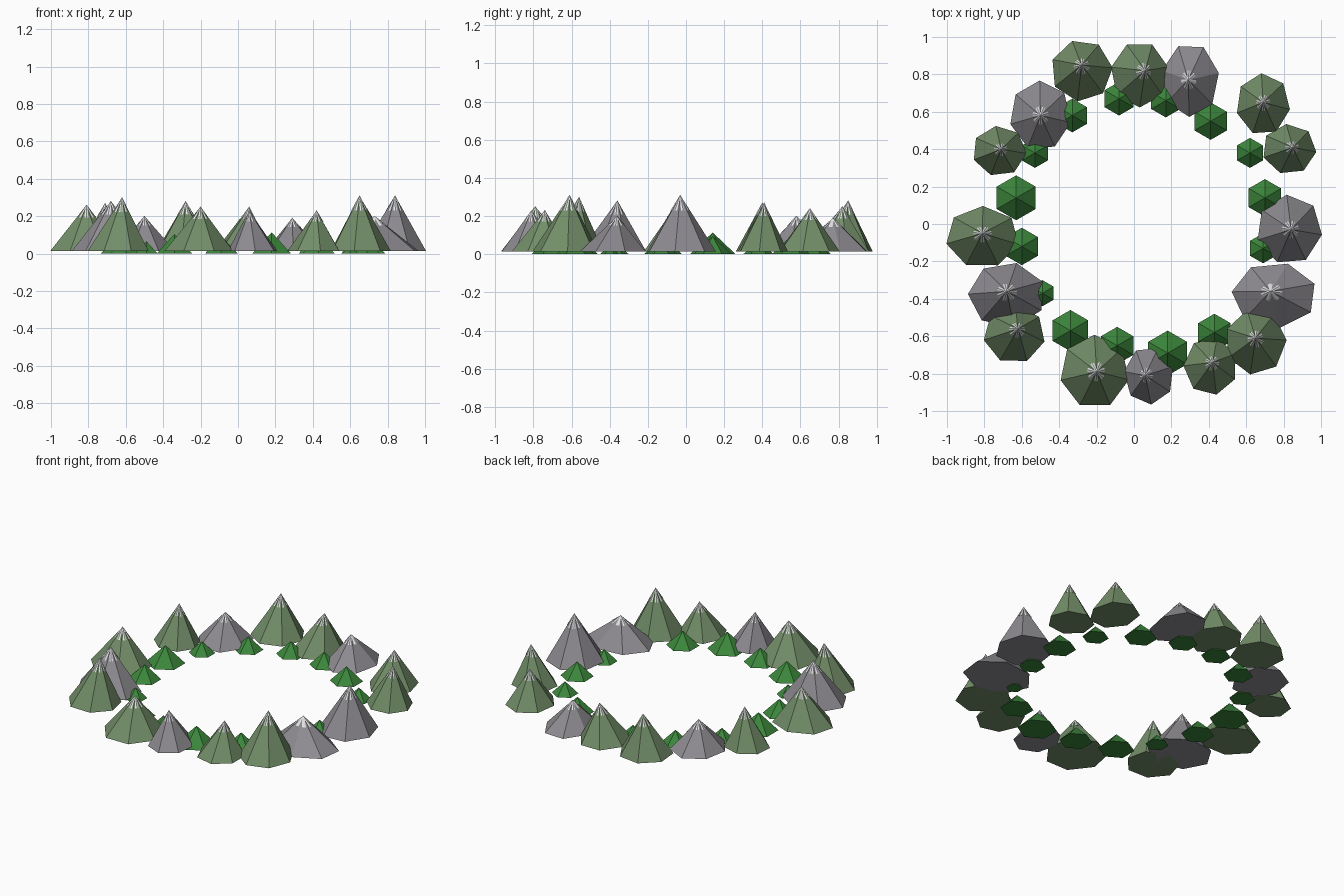
import bpy
import bmesh
from math import cos, sin, radians, pi

default_cube = bpy.data.objects.get("Cube")
if default_cube:
    bpy.data.objects.remove(default_cube, do_unlink=True)


def make_material(name, colour):
    material = bpy.data.materials.new(name)
    material.use_nodes = True
    material.diffuse_color = (*colour, 1)
    shader = material.node_tree.nodes["Principled BSDF"]
    shader.inputs["Base Color"].default_value = (*colour, 1)
    shader.inputs["Roughness"].default_value = 0.9
    return material


grass = make_material("mossy green", (0.17, 0.27, 0.14))
stone = make_material("grey stone", (0.27, 0.26, 0.28))
snow = make_material("snow white", (0.82, 0.82, 0.85))
leaf = make_material("bright leaf green", (0.045, 0.24, 0.045))


def make_pyramid(name, centre, radii, base, apex, sides, phase, material):
    """Flat-shaded pyramid with an oval base and a freely placed apex."""
    mesh = bpy.data.meshes.new(name)
    bm = bmesh.new()
    ring = []
    for i in range(sides):
        angle = phase + 2 * pi * i / sides
        x = centre[0] + radii[0] * cos(angle)
        y = centre[1] + radii[1] * sin(angle)
        ring.append(bm.verts.new((x, y, base)))
    tip = bm.verts.new(apex)
    bm.faces.new(reversed(ring))
    for i, corner in enumerate(ring):
        bm.faces.new((corner, ring[(i + 1) % sides], tip))
    bm.to_mesh(mesh)
    bm.free()
    mesh.materials.append(material)
    obj = bpy.data.objects.new(name, mesh)
    bpy.context.collection.objects.link(obj)
    return obj


SIDES = 7
MOUNTAIN_BASE = 0.015
CAP_SHARE = 0.27      # part of each mountain under snow
OUTLINE_FIT = 1.04    # corner radius relative to half the width


def make_mountain(name, material, x, y, rx, ry, lean_x, lean_y, height, turn):
    """Rocky body plus a twisted snow cap that leaves radial streaks."""
    phase = radians(turn)
    radii = (rx * OUTLINE_FIT, ry * OUTLINE_FIT)
    apex = (x + lean_x, y + lean_y, height)
    make_pyramid(name, (x, y), radii, MOUNTAIN_BASE, apex, SIDES, phase, material)

    cap_centre = (apex[0] - lean_x * CAP_SHARE, apex[1] - lean_y * CAP_SHARE)
    cap_radii = (radii[0] * CAP_SHARE, radii[1] * CAP_SHARE)
    cap_base = height - (height - MOUNTAIN_BASE) * CAP_SHARE
    cap_apex = (apex[0], apex[1], height + 0.002)
    make_pyramid(name + "_snow_cap", cap_centre, cap_radii, cap_base, cap_apex,
                 SIDES, phase + pi / SIDES, snow)


# Mountains: base centre, half widths, apex lean, height, turn in degrees
grassy_mountains = [
    (-.28, .82, .16, .16, 0, .03, .28, 5),
    (.03, .80, .15, .17, .03, .02, .25, 13),
    (.69, .64, .14, .16, 0, .01, .24, 42),
    (.83, .40, .14, .13, .02, .01, .27, 45),
    (.65, -.63, .16, .17, 0, .02, .31, 3),
    (.41, -.76, .14, .15, .01, .02, .23, 25),
    (-.21, -.79, .18, .19, .01, 0, .25, 39),
    (-.64, -.59, .16, .15, .02, .03, .3, 37),
    (-.81, -.07, .19, .16, 0, .02, .26, 38),
    (-.72, .39, .14, .13, .01, .01, .27, 46),
]
stone_mountains = [
    (.30, .77, .15, .19, -.01, 0, .19, 11),
    (.83, -.03, .17, .18, .01, 0, .31, 43),
    (.75, -.38, .22, .17, -.02, .02, .2, 20),
    (.08, -.81, .13, .15, -.02, 0, .23, 18),
    (-.68, -.38, .2, .17, 0, .02, .28, 24),
    (-.5, .58, .16, .18, 0, 0, .2, 40),
]
for number, values in enumerate(grassy_mountains, 1):
    make_mountain(f"grassy_mountain_{number}", grass, *values)
for number, values in enumerate(stone_mountains, 1):
    make_mountain(f"stone_mountain_{number}", stone, *values)

# Inner ring of low six-sided hills: centre and radius
hills = [
    (-.63, .14, .12), (-.6, -.12, .1), (-.49, -.37, .07), (-.34, -.57, .11),
    (-.09, -.65, .1), (.18, -.69, .12), (.43, -.58, .1), (.6, -.4, .05),
    (.69, -.13, .08), (.7, .14, .1), (.62, .38, .08), (.41, .55, .1),
    (.17, .66, .09), (-.08, .67, .09), (-.33, .58, .09), (-.53, .38, .08),
]
for number, (x, y, radius) in enumerate(hills, 1):
    make_pyramid(f"hill_{number}", (x, y), (radius, radius), 0,
                 (x, y, radius * 0.95), 6, pi / 2, leaf)
